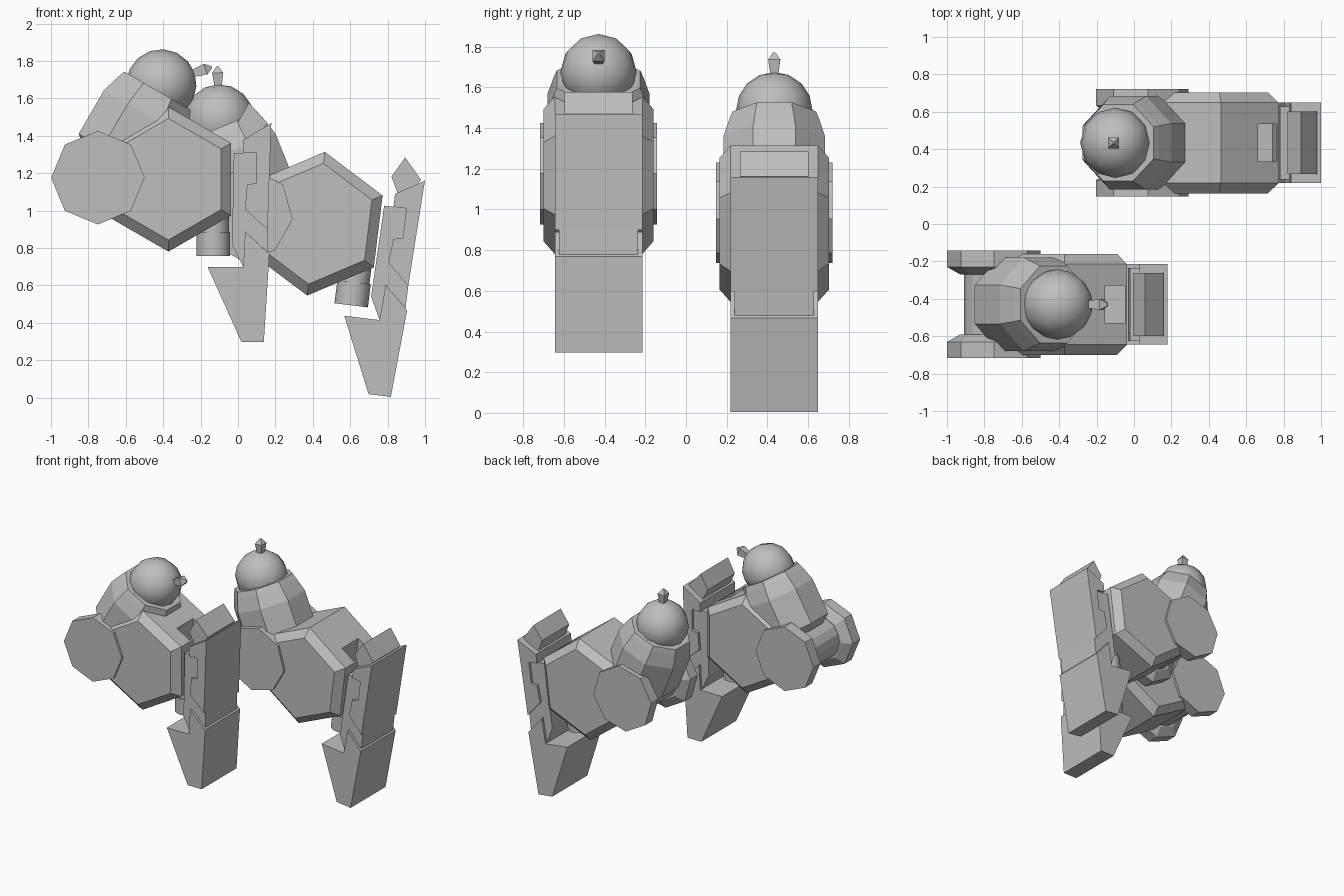
import bpy, bmesh
from math import cos, sin, pi, radians
from mathutils import Matrix, Vector

cube = bpy.data.objects.get("Cube")
if cube:
    bpy.data.objects.remove(cube)

grey = bpy.data.materials.new("plain_grey")
grey.use_nodes = True
grey.diffuse_color = (0.52, 0.52, 0.52, 1)
grey.node_tree.nodes["Principled BSDF"].inputs["Base Color"].default_value = (0.52, 0.52, 0.52, 1)


def finish(name, bm, frame):
    bmesh.ops.recalc_face_normals(bm, faces=bm.faces)
    mesh = bpy.data.meshes.new(name)
    bm.to_mesh(mesh)
    bm.free()
    mesh.materials.append(grey)
    obj = bpy.data.objects.new(name, mesh)
    obj.matrix_world = frame
    bpy.context.collection.objects.link(obj)
    return obj


def loft(name, rings, frame):
    """Skin matching rings of points and close both ends."""
    bm = bmesh.new()
    loops = [[bm.verts.new(p) for p in ring] for ring in rings]
    n = len(loops[0])
    for a, b in zip(loops, loops[1:]):
        for i in range(n):
            j = (i + 1) % n
            bm.faces.new((a[i], a[j], b[j], b[i]))
    bm.faces.new(loops[0])
    bm.faces.new(loops[-1])
    return finish(name, bm, frame)


def plate(name, outline, half, frame):
    return loft(name, [[(x, y, z) for x, z in outline] for y in (-half, half)], frame)


def across(name, sides, turn, profile, frame, cx=0, cz=0):
    """Polygonal solid lying along y; profile holds (y, radius)."""
    angles = [turn + 2 * pi * i / sides for i in range(sides)]
    return loft(name, [[(cx + r * cos(a), y, cz + r * sin(a)) for a in angles]
                       for y, r in profile], frame)


def upright(name, sides, turn, profile, frame, cx=0):
    """Polygonal solid standing along z; profile holds (z, radius)."""
    angles = [turn + 2 * pi * i / sides for i in range(sides)]
    return loft(name, [[(cx + r * cos(a), r * sin(a), z) for a in angles]
                       for z, r in profile], frame)


def smooth(obj, angle):
    bpy.ops.object.select_all(action='DESELECT')
    obj.select_set(True)
    bpy.context.view_layer.objects.active = obj
    bpy.ops.object.shade_smooth_by_angle(angle=radians(angle))


def place(location, tilt):
    return Matrix.Translation(Vector(location)) @ Matrix.Rotation(radians(tilt), 4, 'Y')


CAP = [(.43, .41), (.53, .30), (.43, .18), (.37, .30)]
GUARD = [(.55, .30), (.40, .21), (.40, .14), (.47, .14), (.47, -.02),
         (.42, -.03), (.41, -.16), (.53, -.27)]
BACKING = [(.35, .14), (.47, .14), (.47, -.02), (.42, -.03), (.41, -.16),
           (.53, -.27), (.53, -.39), (.41, -.28), (.40, -.47), (.34, -.35)]
BLADE = [(.21, -.47), (.40, -.47), (.41, -.28), (.54, -.40), (.51, -.87), (.39, -.87)]


def build_arm(side, center, tilt, ball, collar_tilt, peg_tilt):
    frame = place(center, tilt)

    # Hexagonal housing with chamfered sides and a slot behind the guard
    housing = across(side + "_housing", 6, pi / 6,
                     [(-.27, .325), (-.215, .387), (.215, .387), (.27, .325)], frame)
    slot = plate("slot_cutter", [(.216, 0), (.325, 0), (.325, .5), (.216, .5)], .1, frame)
    slot.hide_render = True
    cut = housing.modifiers.new("slot", 'BOOLEAN')
    cut.operation = 'DIFFERENCE'
    cut.solver = 'EXACT'
    cut.object = slot
    bpy.context.view_layer.objects.active = housing
    bpy.ops.object.modifier_apply(modifier=cut.name)
    bpy.data.objects.remove(slot)

    # Elbow barrel with an octagonal disc at each end
    across(side + "_elbow_barrel", 16, 0, [(-.2, .16), (.2, .16)], frame, -.377, .008)
    for end, s in (("front", -1), ("back", 1)):
        across(side + "_elbow_disc_" + end, 8, 0,
               [(s * .16, .18), (s * .2, .25), (s * .287, .25)], frame, -.377, .008)

    # Round peg under the housing
    rod = upright(side + "_lower_rod", 16, 0,
                  [(-.41, .09), (-.285, .09), (-.285, .083), (-.15, .083)], frame, .24)
    smooth(rod, 35)

    # Guard and blade
    plate(side + "_guard_cap", CAP, .168, frame)
    plate(side + "_guard", GUARD, .215, frame)
    plate(side + "_guard_backing", BACKING, .195, frame)
    plate(side + "_blade", BLADE, .215, frame)

    # Octagonal collar holding the ball joint
    wide = 1 / cos(pi / 8)
    profile = [(-.50, .19), (-.45, .25), (-.18, .25), (-.08, .22), (-.04, .205)]
    upright(side + "_collar", 8, pi / 8, [(z, r * wide) for z, r in profile],
            place(ball, collar_tilt))

    # Ball joint and its square pin
    pin_frame = place(ball, peg_tilt)
    bm = bmesh.new()
    bmesh.ops.create_uvsphere(bm, u_segments=12, v_segments=8, radius=.188)
    smooth(finish(side + "_ball_joint", bm, pin_frame), 60)
    upright(side + "_ball_pin", 4, pi / 4,
            [(.15, .022), (.25, .042), (.285, .008)], pin_frame)


build_arm("right", (-.372, -.43, 1.168), 0, (-.41, -.43, 1.675), 30, 71)
build_arm("left", (.417, .434, .93), 7, (-.10, .434, 1.487), -22, -2)
